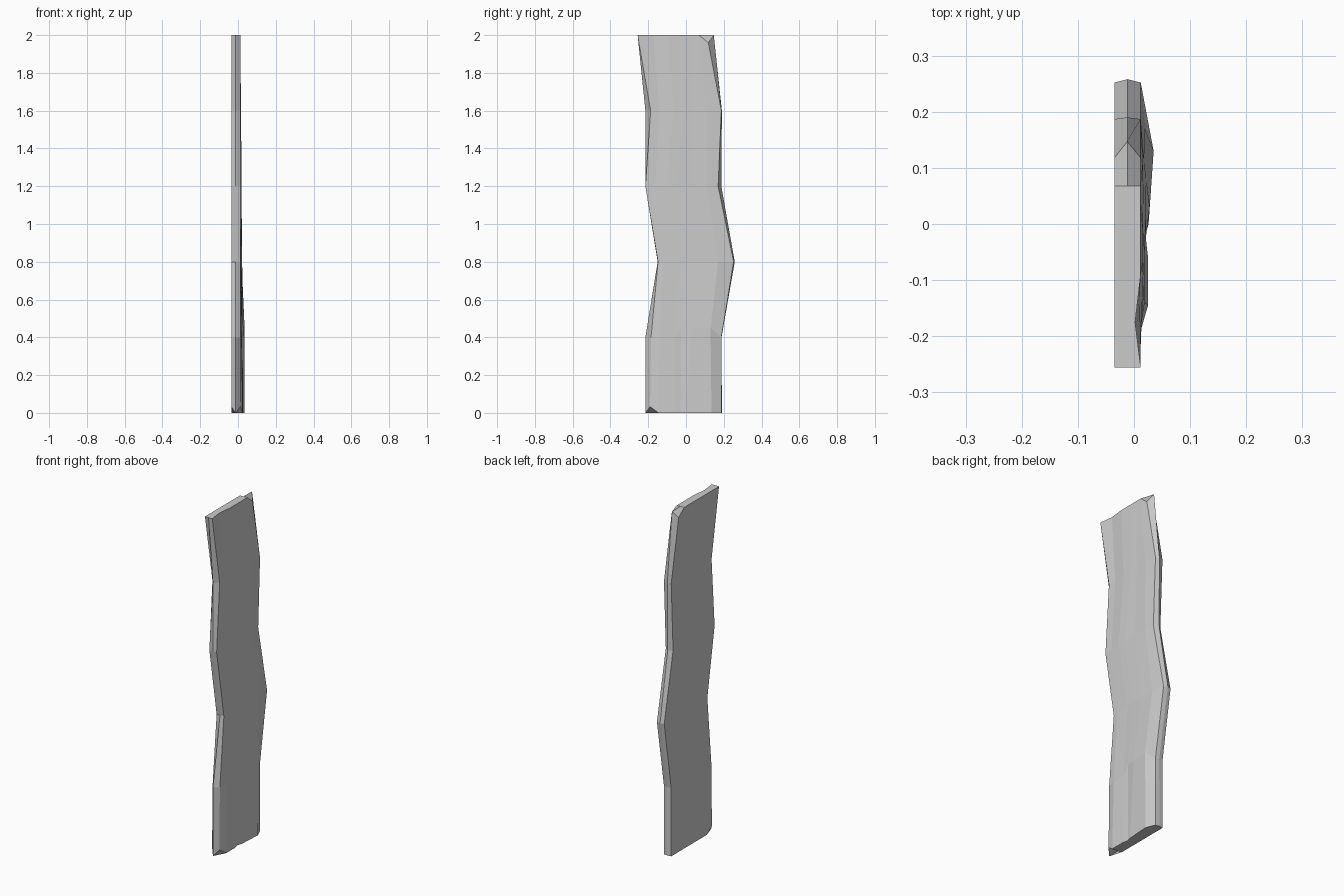
import bpy, bmesh

if "Cube" in bpy.data.objects:
    bpy.data.objects.remove(bpy.data.objects["Cube"])

FRONT, MID, BACK = 0.012, -0.012, -0.035

# Each level: z, left ridge, left edge, right edge, right ridge, grain lines (y, x) on the front
levels = [
    (0.0, -.215, -.19, .187, .19, [(-.145, .025), (-.06, .025), (-.028, .018), (0, .026), (.135, .034)]),
    (0.4, -.215, -.185, .187, .188, [(-.14, .019), (-.06, .018), (-.025, .021), (.03, .028), (.13, .035)]),
    (0.8, -.15, -.148, .252, .258, [(-.12, .015), (-.03, .019), (.01, .021), (.08, .022), (.17, .019)]),
    (1.2, -.215, -.215, .17, .187, [(-.165, .014), (-.1, .019), (-.05, .019), (.03, .017), (.11, .018)]),
    (1.6, -.215, -.187, .187, .19, [(-.14, .009), (-.065, .016), (-.01, .016), (.04, .014), (.11, .016)]),
    (2.0, -.256, -.256, .118, .147, [(-.175, .002), (-.09, .012), (-.02, .012), (.03, .012), (.068, .012)]),
]

bm = bmesh.new()
rings = []
for n, (z, lm, lf, rf, rm, grain) in enumerate(levels):
    # Chipped corners: lower left at the foot, upper right at the top
    zl = 0.033 if n == 0 else z
    zr = 1.96 if n == 5 else z
    pts = [(FRONT, lf, zl)]
    for i, (y, x) in enumerate(grain):
        pts.append((x, y, z + (0.05 if n == 1 and i >= 2 else 0)))
    pts += [(FRONT, rf, zr), (MID, rm, z), (BACK, rf, zr),
            (BACK, rm - .079, z), (BACK, lm + .073, z),
            (BACK, lf, zl), (MID, lm, z)]
    rings.append([bm.verts.new(p) for p in pts])

# Sides
for a, b in zip(rings, rings[1:]):
    for i in range(13):
        j = (i + 1) % 13
        bm.faces.new((a[i], a[j], b[j], b[i]))

# Top end with the chipped corner
t = rings[-1]
m = bm.verts.new((MID, .068, 2))
bm.faces.new(t[:6] + [m] + t[9:])
bm.faces.new((t[5], t[6], t[7], m))
bm.faces.new((m, t[7], t[8], t[9]))

# Bottom end with the chipped corner
b = rings[0]
m = bm.verts.new((MID, -.142, 0))
bm.faces.new(b[1:11] + [m])
bm.faces.new((b[12], b[0], b[1], m))
bm.faces.new((b[12], m, b[10], b[11]))

bmesh.ops.recalc_face_normals(bm, faces=bm.faces[:])
mesh = bpy.data.meshes.new("plank")
bm.to_mesh(mesh)
bm.free()
plank = bpy.data.objects.new("plank", mesh)
bpy.context.collection.objects.link(plank)
